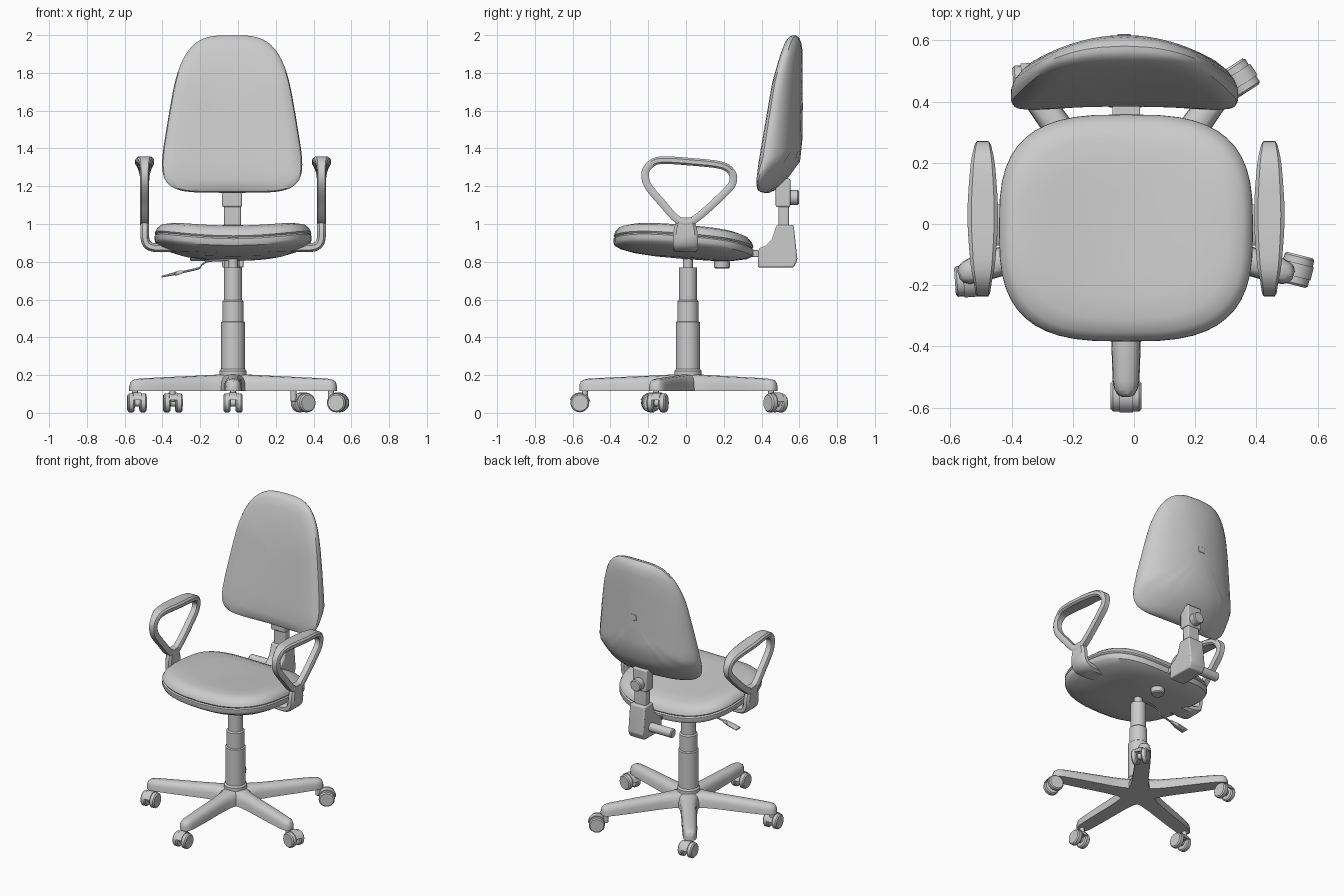
import bpy, bmesh, math
from mathutils import Vector, Matrix

if "Cube" in bpy.data.objects:
    bpy.data.objects.remove(bpy.data.objects["Cube"])

CX, CY = -0.026, 0.01   # column axis


def loft(name, rings, closed=False):
    """Skin a list of equal-length point rings; cap the ends unless closed."""
    bm = bmesh.new()
    vs = [[bm.verts.new(p) for p in r] for r in rings]
    n = len(rings[0])
    for i in range(len(vs) if closed else len(vs) - 1):
        a, b = vs[i], vs[(i + 1) % len(vs)]
        for j in range(n):
            bm.faces.new((a[j], a[(j + 1) % n], b[(j + 1) % n], b[j]))
    if not closed:
        bm.faces.new(vs[0])
        bm.faces.new(vs[-1])
    bmesh.ops.remove_doubles(bm, verts=bm.verts, dist=1e-5)
    bmesh.ops.recalc_face_normals(bm, faces=bm.faces)
    me = bpy.data.meshes.new(name)
    bm.to_mesh(me)
    bm.free()
    ob = bpy.data.objects.new(name, me)
    bpy.context.collection.objects.link(ob)
    return ob


def lathe(name, prof, origin, axis=(0, 0, 1), n=24):
    """Revolve (radius, height) pairs around an axis through origin."""
    q = Vector(axis).to_track_quat('Z', 'Y')
    return loft(name, [[Vector(origin) + q @ Vector((r * math.cos(2 * math.pi * i / n),
                r * math.sin(2 * math.pi * i / n), h)) for i in range(n)] for r, h in prof])


def rod(name, p0, p1, r, bev=0.006, n=20):
    p0, p1 = Vector(p0), Vector(p1)
    d = (p1 - p0).length
    return lathe(name, [(r - bev, 0), (r, bev), (r, d - bev), (r - bev, d)], p0, p1 - p0, n)


def prism(name, pts, x0, x1, bev=0.008):
    ob = loft(name, [[(x, y, z) for y, z in pts] for x in (x0, x1)])
    m = ob.modifiers.new("bevel", 'BEVEL')
    m.width, m.segments = bev, 2
    return ob


def smooth_path(pts, closed, k=4):
    """Catmull-Rom resampling of tuples."""
    n, out = len(pts), []
    g = lambda i: Vector(pts[i % n] if closed else pts[max(0, min(n - 1, i))])
    for i in range(n if closed else n - 1):
        a, b, c, d = g(i - 1), g(i), g(i + 1), g(i + 2)
        for s in range(k):
            t = s / k
            out.append(0.5 * (2 * b + (c - a) * t + (2 * a - 5 * b + 4 * c - d) * t * t
                              + (3 * b - a - 3 * c + d) * t ** 3))
    return out if closed else out + [g(n - 1)]


SECTION = [(1, .5), (.75, 1), (-.75, 1), (-1, .5), (-1, -.5), (-.75, -1), (.75, -1), (1, -.5)]


def band(name, pts, thick, place, closed):
    """Sweep a soft rectangle along (u, v, halfwidth) points; place maps (u, v, w) to 3D."""
    path = smooth_path(pts, closed)
    n, rings = len(path), []
    for i, p in enumerate(path):
        a = path[(i - 1) % n if closed else max(i - 1, 0)]
        b = path[(i + 1) % n if closed else min(i + 1, n - 1)]
        t = Vector((b.x - a.x, b.y - a.y)).normalized()
        rings.append([place(p.x - t.y * thick * s, p.y + t.x * thick * s, p.z * w) for w, s in SECTION])
    return loft(name, rings, closed)


def sgnpow(v, e):
    return math.copysign(abs(v) ** e, v)


# --- seat: stacked rounded-square rings, saddle shaped and tilted back
seat_profile = [(0, .97), (.3, .971), (.6, .972), (.8, .968), (.92, .953), (.975, .93), (.99, .915), (.998, .908),
                (.982, .9), (1, .892), (1, .87), (.985, .857), (.9, .84), (.7, .825), (.4, .817), (0, .815)]
rings = []
for s, z in seat_profile:
    ring = []
    for i in range(48):
        a = 2 * math.pi * i / 48
        x = .415 * s * sgnpow(math.cos(a), 2 / 3)
        y = .371 * s * sgnpow(math.sin(a), 2 / 3)
        ring.append((x + CX, y - .013, z + .04 * (x / .4) ** 2 - .08 * y))
    rings.append(ring)
loft("seat", rings)

# --- backrest: tapered pillow with curved rear shell, tucked in at the bottom
rings = []
for s, t in [(0, 0), (.3, 0), (.6, 0), (.82, .02), (.93, .09), (.985, .25), (1, .42), (1, .6),
             (.97, .8), (.9, .94), (.8, 1), (.6, 1), (.3, 1), (0, 1)]:
    ring = []
    for i in range(56):
        a = 2 * math.pi * i / 56
        e = 3.5 if math.sin(a) >= 0 else 5
        v = sgnpow(math.sin(a), 2 / e)
        x = (.335 - .07 * v) * sgnpow(math.cos(a), 2 / e) * s
        z = 1.582 + .417 * v * s
        front = .355 + .16 * (z - 1.2) + .1 * max(0, z - 1.75) + .02 * (1 - (x / .37) ** 2)
        rear = .617 - .13 * (x / .37) ** 2 - .13 * max(0, min(1, (1.35 - z) / .18))
        ring.append((x - .031, front + (rear - front) * t, z))
    rings.append(ring)
loft("backrest", rings)
prism("backrest_plug", [(.58, 1.6), (.62, 1.6), (.62, 1.64), (.58, 1.64)], -.055, -.01, .003)

# --- back support: housing, upright, slider, knobs, link to seat
prism("back_housing", [(.48, .995), (.57, .995), (.59, .81), (.57, .77), (.38, .77), (.385, .87),
                       (.42, .885), (.455, .92)], -.085, .03)
prism("back_upright", [(.49, .96), (.545, .96), (.545, 1.2), (.49, 1.2)], -.073, .015)
prism("back_slider", [(.475, 1.09), (.552, 1.09), (.552, 1.24), (.475, 1.24)], -.085, .022)
rod("height_knob", (-.03, .545, 1.14), (-.03, .597, 1.14), .04)
rod("tilt_knob", (-.08, .5, .835), (-.255, .5, .835), .03)
prism("back_link", [(.1, .83), (.41, .825), (.41, .86), (.1, .87)], -.07, .02, .004)
rod("under_seat_knob", (-.033, .19, .765), (-.033, .19, .84), .042)

# --- gas column and collar
lathe("column", [(.072, .19), (.072, .222), (.063, .232), (.063, .48), (.056, .485), (.056, .59), (.048, .598),
                 (.048, .77), (.026, .771), (.026, .86)], (CX, CY, 0), n=32)

# --- height lever with paddle
lever = smooth_path([(CX, CY, .81), (-.15, CY, .805), (-.19, CY, .785), (-.21, CY, .765), (-.31, CY, .742)], False)
loft("lever", [[p + Vector((0, .006 * math.cos(k * math.pi / 4), .006 * math.sin(k * math.pi / 4)))
                for k in range(8)] for p in lever])
loft("lever_paddle", [[(x, CY + h * c, z + t * s) for c, s in SECTION] for x, z, h, t in
                      [(-.295, .746, .009, .009), (-.325, .739, .012, .012), (-.335, .737, .022, .008),
                       (-.405, .721, .026, .004)]])

# --- armrests, mirrored about the centre line
loop = [(-.04, 1.02, .024), (-.13, 1.115, .024), (-.203, 1.205, .024), (-.215, 1.275, .024), (-.18, 1.322, .03),
        (-.12, 1.338, .041), (.03, 1.329, .05), (.18, 1.312, .041), (.237, 1.28, .03), (.25, 1.23, .024),
        (.21, 1.17, .024), (.04, 1.02, .024)]
stem = [(.468, 1.035, .04), (.468, .97, .062), (.466, .92, .066), (.45, .888, .066), (.405, .874, .066), (.3, .876, .055)]
for side, label in ((1, "right"), (-1, "left")):
    band(label + "_arm_loop", loop, .02, lambda u, v, w: Vector((CX + side * (.468 + w), u, v)), True)
    band(label + "_arm_bracket", stem, .023, lambda u, v, w: Vector((CX + side * u, w - .003, v)), False)

# --- star base: five D-section legs
D = [(math.cos(math.pi * k / 8), math.sin(math.pi * k / 8)) for k in range(9)]
for k in range(5):
    a = math.radians(-90 + 72 * k)
    d, n = Vector((math.cos(a), math.sin(a), 0)), Vector((-math.sin(a), math.cos(a), 0))
    loft("base_leg_%d" % (k + 1),
         [[Vector((CX, CY, .116)) + d * r + n * w * sgnpow(c, .7) + Vector((0, 0, h * s ** .7)) for c, s in D]
          for r, w, h in [(0, .07, .09), (.07, .07, .088), (.12, .056, .085), (.2, .05, .081), (.4, .048, .072),
                          (.52, .044, .066), (.55, .038, .061), (.567, .028, .05), (.575, .014, .03)]])
    # pin down to the caster
    p = Vector((CX, CY, 0)) + d * .545
    rod("caster_pin_%d" % (k + 1), p + Vector((0, 0, .06)), p + Vector((0, 0, .125)), .016, .002, 12)

# --- twin-wheel casters, each swivelled differently: x, y, axle angle
casters = [(-.026, -.562, 0), (.53, -.15, 76), (.345, .475, -57), (-.345, .47, 4), (-.535, -.185, 4)]
HOOD = [(-.1 + 1.15 * i / 8) * math.pi for i in range(9)]
for k, (x, y, ang) in enumerate(casters, 1):
    M = Matrix.Translation((x, y, .053)) @ Matrix.Rotation(math.radians(ang), 4, 'Z')
    ax = M.to_3x3() @ Vector((1, 0, 0))
    c = M.translation
    for s, label in ((1, "a"), (-1, "b")):
        rod("caster_wheel_%d%s" % (k, label), c + ax * s * .014, c + ax * s * .05, .05, .007)
    rod("caster_axle_%d" % k, c - ax * .03, c + ax * .03, .02, .002, 12)
    # curved hood over the wheels
    loft("caster_hood_%d" % k, [[M @ Vector((w, r * math.cos(a), r * math.sin(a)))
         for w, r in ((-.022, .048), (.022, .048), (.022, .056), (-.022, .056))] for a in HOOD[1:-1]])

# --- smooth shading with kept edges
bpy.ops.object.select_all(action='SELECT')
bpy.context.view_layer.objects.active = bpy.context.selected_objects[0]
bpy.ops.object.shade_smooth_by_angle(angle=math.radians(35))
